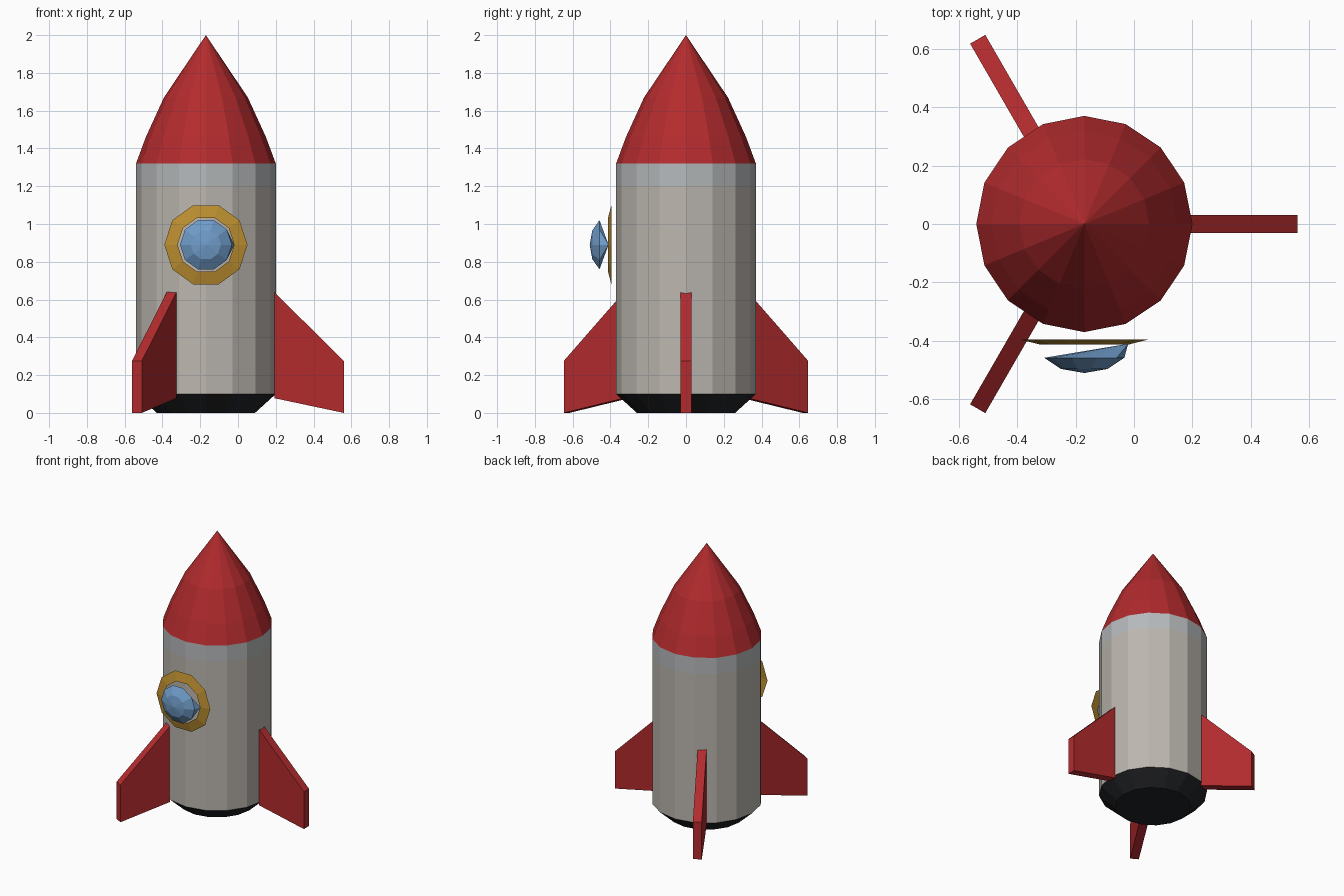
import bpy, bmesh
from math import cos, sin, pi
from mathutils import Matrix

if "Cube" in bpy.data.objects:
    bpy.data.objects.remove(bpy.data.objects["Cube"])

AXIS_X = -0.17


def material(name, rgb):
    m = bpy.data.materials.new(name)
    m.diffuse_color = (*rgb, 1)
    m.use_nodes = True
    m.node_tree.nodes["Principled BSDF"].inputs["Base Color"].default_value = m.diffuse_color
    return m


RED = material("red", (0.45, 0.024, 0.027))
SHELL = material("warm_grey", (0.50, 0.47, 0.43))
BAND = material("cool_grey", (0.47, 0.49, 0.50))
DARK = material("dark", (0.015, 0.016, 0.018))
GOLD = material("gold", (0.50, 0.27, 0.03))
GLASS = material("glass_blue", (0.16, 0.33, 0.58))


def finish(name, bm, mat, matrix):
    bm.transform(matrix)
    me = bpy.data.meshes.new(name)
    bm.to_mesh(me)
    bm.free()
    me.materials.append(mat)
    ob = bpy.data.objects.new(name, me)
    bpy.context.collection.objects.link(ob)
    return ob


def lathe(name, profile, sides, mat, matrix):
    """Flat-faced turning of (radius, height, x offset) points; radius 0 is a pole."""
    bm = bmesh.new()
    rings = []
    for r, z, dx in profile:
        n = sides if r else 1
        ring = [bm.verts.new((dx + r * cos(2 * pi * i / sides),
                              r * sin(2 * pi * i / sides), z)) for i in range(n)]
        rings.append(ring * (sides // n))
    for a, b in zip(rings, rings[1:]):
        for i in range(sides):
            j = (i + 1) % sides
            corners = dict.fromkeys((a[i], a[j], b[j], b[i]))
            bm.faces.new(list(corners))
    return finish(name, bm, mat, matrix)


upright = Matrix.Translation((AXIS_X, 0, 0))
forward = Matrix.Translation((AXIS_X, 0, 0.89)) @ Matrix.Rotation(pi / 2, 4, 'X')

# Hull, from the engine base up to the nose
lathe("engine_base", [(0, 0, 0), (0.26, 0, 0), (0.37, 0.1, 0)], 16, DARK, upright)
lathe("body", [(0.37, 0.1, 0), (0.37, 1.2, 0)], 16, SHELL, upright)
lathe("collar", [(0.37, 1.2, 0), (0.37, 1.32, 0)], 16, BAND, upright)
lathe("nose_cone", [(0.37, 1.32, 0), (0.318, 1.46, 0), (0.222, 1.67, 0), (0, 2, 0)],
      16, RED, upright)

# Porthole: bevelled rim and a glass dome whose back tapers to one side
lathe("window_rim", [(0.22, 0.395, 0), (0.15, 0.413, 0)], 10, GOLD, forward)
lathe("window_glass", [(0, 0.41, 0.15), (0.137, 0.458, 0), (0.08, 0.496, 0), (0, 0.51, 0)],
      10, GLASS, forward)

# Three fins around the hull
FIN = [(0.362, 0.078), (0.73, 0.0), (0.73, 0.275), (0.362, 0.64)]
for k in range(3):
    bm = bmesh.new()
    face = bm.faces.new([bm.verts.new((r, 0.03, z)) for r, z in FIN])
    ext = bmesh.ops.extrude_face_region(bm, geom=[face], use_keep_orig=True)
    moved = [g for g in ext["geom"] if isinstance(g, bmesh.types.BMVert)]
    bmesh.ops.translate(bm, verts=moved, vec=(0, -0.06, 0))
    bmesh.ops.recalc_face_normals(bm, faces=bm.faces)
    finish(f"fin_{k + 1}", bm, RED, upright @ Matrix.Rotation(2 * pi * k / 3, 4, 'Z'))
